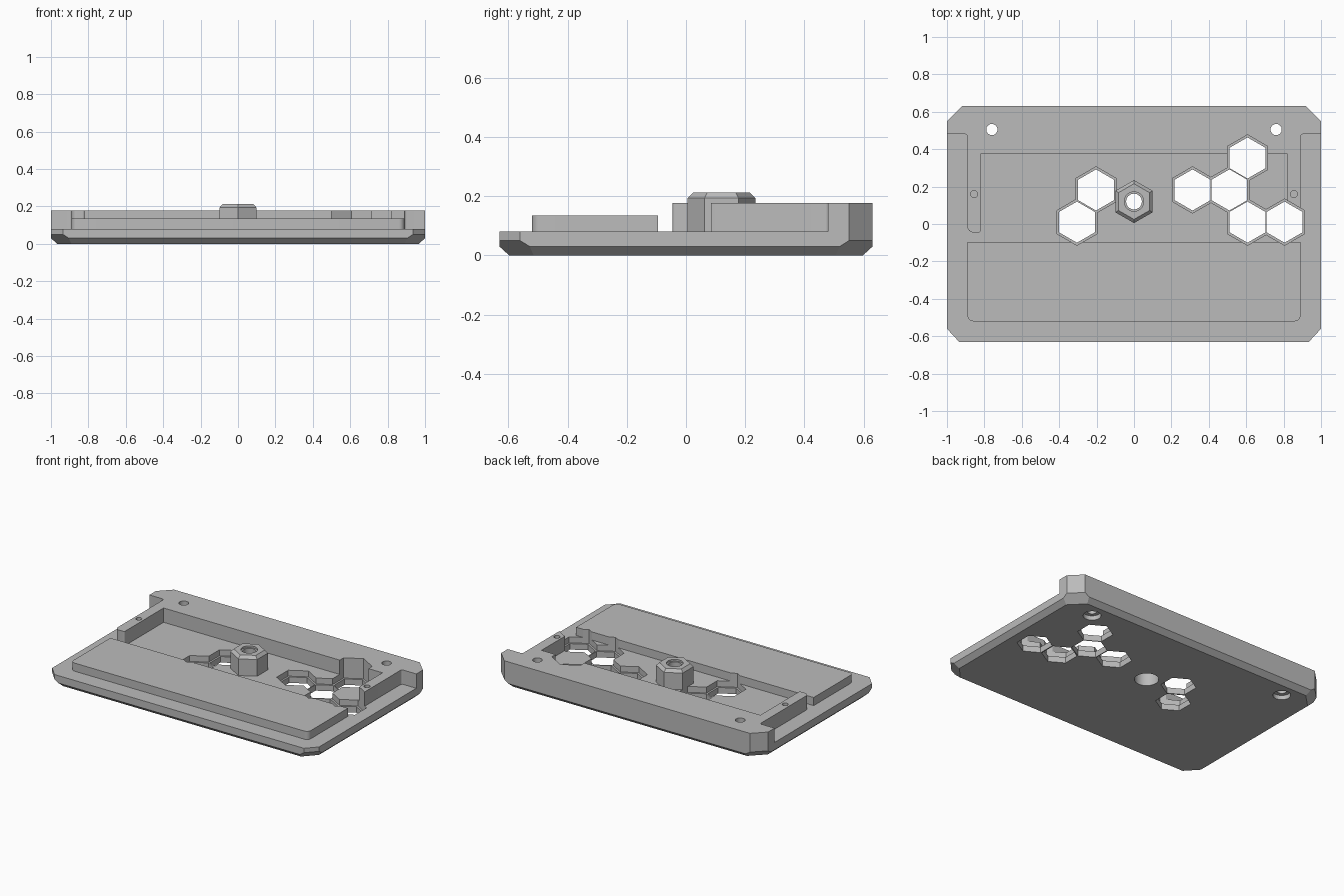
import bpy, bmesh, math
from mathutils import Vector

cube = bpy.data.objects.get("Cube")
if cube:
    bpy.data.objects.remove(cube, do_unlink=True)

grey = bpy.data.materials.new("plain grey")
grey.use_nodes = True
COLOUR = (0.5, 0.5, 0.5, 1)
grey.diffuse_color = COLOUR
grey.node_tree.nodes["Principled BSDF"].inputs["Base Color"].default_value = COLOUR


def finish(name, bm):
    bmesh.ops.recalc_face_normals(bm, faces=bm.faces[:])
    mesh = bpy.data.meshes.new(name)
    bm.to_mesh(mesh)
    bm.free()
    mesh.materials.append(grey)
    obj = bpy.data.objects.new(name, mesh)
    bpy.context.scene.collection.objects.link(obj)
    return obj


def rounded(points):
    """Outline points (x, y) or (x, y, radius) with the corners rounded."""
    out = []
    for i, p in enumerate(points):
        here = Vector(p[:2])
        if len(p) == 2:
            out.append(here)
            continue
        a = here + (Vector(points[i - 1][:2]) - here).normalized() * p[2]
        b = here + (Vector(points[(i + 1) % len(points)][:2]) - here).normalized() * p[2]
        centre = a + b - here
        for k in range(7):
            t = k / 6 * math.pi / 2
            out.append(centre + (a - centre) * math.cos(t) + (b - centre) * math.sin(t))
    return out


def extrude(points, z0, z1):
    bm = bmesh.new()
    face = bm.faces.new([bm.verts.new((x, y, z0)) for x, y in points])
    top = bmesh.ops.extrude_face_region(bm, geom=[face])["geom"]
    bmesh.ops.translate(bm, vec=(0, 0, z1 - z0),
                        verts=[v for v in top if isinstance(v, bmesh.types.BMVert)])
    return bm


def ring(centre, radius, sides):
    turn = math.pi / 2
    return [(centre[0] + radius * math.cos(turn + math.tau * k / sides),
             centre[1] + radius * math.sin(turn + math.tau * k / sides)) for k in range(sides)]


def cut(obj, cutters):
    for c in cutters:
        mod = obj.modifiers.new("cut", "BOOLEAN")
        mod.operation = "DIFFERENCE"
        mod.solver = "EXACT"
        mod.object = c
    bpy.context.view_layer.update()
    graph = bpy.context.evaluated_depsgraph_get()
    mesh = bpy.data.meshes.new_from_object(obj.evaluated_get(graph))
    obj.modifiers.clear()
    obj.data = mesh


def mirrored(half):
    return half + [(-p[0],) + tuple(p[1:]) for p in reversed(half)]


FLOOR, WALL_TOP, PLATE_TOP, NUT_TOP = 0.08, 0.177, 0.135, 0.213
BOSS = (0, 0.12)

# Base slab with sloped lower edges; the corner slopes start higher
outline = mirrored([(0.935, -0.63), (1, -0.56), (1, 0.55), (0.92, 0.63)])
bm = extrude(outline, 0, FLOOR)
for i, p in enumerate(outline):
    q = outline[(i + 1) % len(outline)]
    edge = Vector((q[0] - p[0], q[1] - p[1], 0)).normalized()
    out = Vector((edge.y, -edge.x, 0))
    start = 0.03 if max(abs(edge.x), abs(edge.y)) > 0.99 else 0.05
    bmesh.ops.bisect_plane(bm, geom=bm.verts[:] + bm.edges[:] + bm.faces[:],
                           plane_co=(p[0], p[1], start),
                           plane_no=out - Vector((0, 0, 1.1)), clear_outer=True)
    bmesh.ops.holes_fill(bm, edges=[e for e in bm.edges if e.is_boundary])
base = finish("base_slab", bm)

# Rear wall with two side arms
wall = finish("rear_wall", extrude(rounded(mirrored([
    (0.82, 0.375), (0.82, -0.045, 0.01), (0.89, -0.045, 0.03), (0.89, 0.48, 0.012),
    (1, 0.48), (1, 0.55), (0.92, 0.63)])), FLOOR, WALL_TOP))

# Raised front plate
plate = finish("front_plate", extrude(rounded(mirrored([
    (0.89, -0.52, 0.03), (0.89, -0.095)])), FLOOR, PLATE_TOP))

# Hexagonal boss with chamfered top
bm = extrude(ring(BOSS, 0.115, 6), FLOOR, NUT_TOP - 0.02)
cap = max(bm.faces, key=lambda f: f.calc_center_median().z)
cap = bmesh.ops.extrude_face_region(bm, geom=[cap])["geom"]
for v in [v for v in cap if isinstance(v, bmesh.types.BMVert)]:
    v.co.x = BOSS[0] + (v.co.x - BOSS[0]) * 0.83
    v.co.y = BOSS[1] + (v.co.y - BOSS[1]) * 0.83
    v.co.z = NUT_TOP
for f in [f for f in bm.faces if len(f.verts) == 6 and FLOOR + 0.01 < f.calc_center_median().z < NUT_TOP - 0.01]:
    bm.faces.remove(f)
boss = finish("hex_boss", bm)


# Cutters
def cutter(centre, radius, sides, z0, z1):
    obj = finish("cutter", extrude(ring(centre, radius, sides), z0, z1))
    obj.hide_render = True
    return obj


hexes = [(-0.305, 0.01), (-0.203, 0.182), (0.313, 0.182), (0.51, 0.182),
         (0.607, 0.01), (0.805, 0.01), (0.607, 0.353)]
hex_through = [cutter(c, 0.11, 6, -0.1, 0.4) for c in hexes]
hex_recess = [cutter(c, 0.124, 6, 0.04, 0.4) for c in hexes]
screws = [(s * 0.76, 0.505) for s in (-1, 1)]
screw_through = [cutter(c, 0.03, 32, -0.1, 0.4) for c in screws]
screw_recess = [cutter(c, 0.055, 32, -0.1, 0.03) for c in screws]
pins = [cutter((s * 0.855, 0.16), 0.019, 24, 0.1, 0.4) for s in (-1, 1)]
bore = cutter(BOSS, 0.042, 32, -0.1, 0.4)
bore_wide = cutter(BOSS, 0.075, 32, -0.1, 0.15)
bore_lip = cutter(BOSS, 0.052, 32, NUT_TOP - 0.012, 0.4)

cut(base, hex_through + hex_recess + screw_through + screw_recess + [bore_wide])
cut(wall, hex_recess + screw_through + pins)
cut(plate, hex_recess)
cut(boss, [bore, bore_wide, bore_lip])
for c in hex_through + hex_recess + screw_through + screw_recess + pins + [bore, bore_wide, bore_lip]:
    bpy.data.objects.remove(c, do_unlink=True)

# Smooth round surfaces, keep hard edges
for obj in (base, wall, plate, boss):
    bpy.ops.object.select_all(action="DESELECT")
    obj.select_set(True)
    bpy.context.view_layer.objects.active = obj
    bpy.ops.object.shade_smooth_by_angle(angle=math.radians(25))
